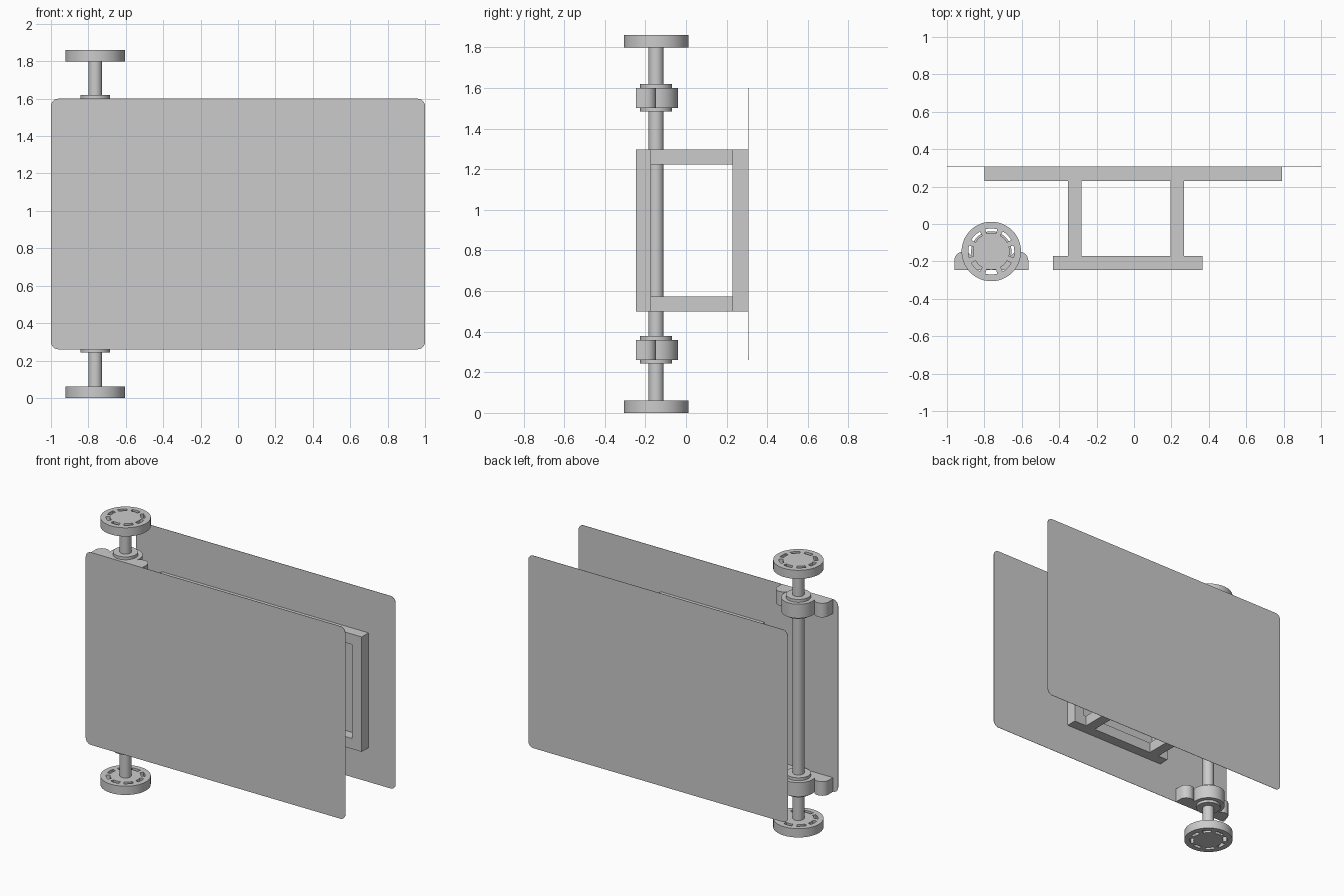
import bpy, bmesh
from math import cos, sin, pi, radians, sqrt, atan2

if "Cube" in bpy.data.objects:
    bpy.data.objects.remove(bpy.data.objects["Cube"])

AX, AY = -0.763, -0.147          # axis of the upright rod
FRONT, BACK = -0.247, 0.307      # panel planes
Z0, Z1 = 0.26, 1.60              # panel bottom and top


def finish(name, bm, smooth=False):
    bmesh.ops.recalc_face_normals(bm, faces=bm.faces)
    me = bpy.data.meshes.new(name)
    bm.to_mesh(me)
    bm.free()
    ob = bpy.data.objects.new(name, me)
    bpy.context.collection.objects.link(ob)
    if smooth:
        bpy.ops.object.select_all(action='DESELECT')
        ob.select_set(True)
        bpy.context.view_layer.objects.active = ob
        bpy.ops.object.shade_smooth_by_angle(angle=radians(30))
    return ob


def extrude(bm, faces, vec):
    r = bmesh.ops.extrude_face_region(bm, geom=faces, use_keep_orig=True)
    moved = [g for g in r['geom'] if isinstance(g, bmesh.types.BMVert)]
    bmesh.ops.translate(bm, verts=moved, vec=vec)


def prism(name, pts, vec, smooth=False):
    bm = bmesh.new()
    extrude(bm, [bm.faces.new([bm.verts.new(p) for p in pts])], vec)
    return finish(name, bm, smooth)


def arc(cx, cy, r, a0, a1, n):
    return [(cx + r * cos(a0 + (a1 - a0) * i / n),
             cy + r * sin(a0 + (a1 - a0) * i / n)) for i in range(n + 1)]


def cylinder(name, r, z0, z1):
    pts = [(x, y, z0) for x, y in arc(AX, AY, r, 0, 2 * pi, 48)[:-1]]
    return prism(name, pts, (0, 0, z1 - z0), True)


# thin panels with rounded corners
def panel(name, y, t):
    r, pts = 0.04, []
    corners = [(1 - r, Z1 - r), (-1 + r, Z1 - r), (-1 + r, Z0 + r), (1 - r, Z0 + r)]
    for i, (cx, cz) in enumerate(corners):
        pts += arc(cx, cz, r, i * pi / 2, (i + 1) * pi / 2, 8)
    prism(name, [(x, y, z) for x, z in pts], (0, t, 0))


panel("front_panel", FRONT, 0.002)
panel("back_panel", BACK, -0.002)


# open rectangular frames behind each panel
def frame(name, x0, x1, y0, y1, z0=0.498, z1=1.298, w=0.073):
    bm = bmesh.new()
    rings = []
    for d in (0, w):
        rings.append([bm.verts.new((x, y0, z)) for x, z in
                      ((x0 + d, z0 + d), (x1 - d, z0 + d), (x1 - d, z1 - d), (x0 + d, z1 - d))])
    a, b = rings
    faces = [bm.faces.new((a[i], a[(i + 1) % 4], b[(i + 1) % 4], b[i])) for i in range(4)]
    extrude(bm, faces, (0, y1 - y0, 0))
    finish(name, bm)


frame("front_frame", -0.432, 0.365, FRONT + 0.002, -0.172)
frame("back_frame", -0.80, 0.792, 0.23, BACK - 0.002)

# four spacers joining the frames
for side, x in (("left", -0.354), ("right", 0.194)):
    for level, z in (("lower", 0.498), ("upper", 1.224)):
        w = 0.074
        prism(f"{level}_{side}_spacer",
              [(x, -0.172, z), (x + w, -0.172, z), (x + w, -0.172, z + w), (x, -0.172, z + w)],
              (0, 0.402, 0))


# end wheel with a ring of eight through slots
def wheel(name, z0, z1):
    bm = bmesh.new()
    n = 48
    rings = [[bm.verts.new((x, y, z0)) for x, y in arc(AX, AY, r, radians(-15), radians(345), n)[:-1]]
             for r in (0.098, 0.123, 0.159)]
    faces = [bm.faces.new(rings[0])]
    for k in (0, 1):
        for i in range(n):
            if k == 0 and i % 6 < 4:
                continue
            j = (i + 1) % n
            faces.append(bm.faces.new((rings[k][i], rings[k][j], rings[k + 1][j], rings[k + 1][i])))
    extrude(bm, faces, (0, 0, z1 - z0))
    finish(name, bm, True)


wheel("lower_wheel", 0.0, 0.061)
wheel("upper_wheel", 1.80, 1.86)
cylinder("rod", 0.037, 0.03, 1.83)


# bearing block: round hub with a rounded ear on each side
def bearing(name, z0, z1):
    R, e, half = 0.108, 0.05, 0.198
    ex, ey = half - e, -0.05                     # ear centre relative to the axis
    d = sqrt(ex * ex + ey * ey)                  # where the hub and ear circles meet
    a = (d * d + R * R - e * e) / (2 * d)
    h = sqrt(R * R - a * a)
    mx, my = (a * ex - h * ey) / d, (a * ey + h * ex) / d
    right = [(half, FRONT + 0.002 - AY)]
    right += arc(ex, ey, e, 0, atan2(my - ey, mx - ex), 12)
    right += arc(0, 0, R, atan2(my, mx), pi / 2, 14)[1:]
    pts = right + [(-x, y) for x, y in reversed(right[:-1])]
    prism(name, [(AX + x, AY + y, z0) for x, y in pts], (0, 0, z1 - z0), True)


for level, z in (("lower", 0.26), ("upper", 1.502)):
    bearing(f"{level}_bearing_block", z, z + 0.098)
    cylinder(f"{level}_bearing_collar", 0.079, z - 0.018, z + 0.118)
